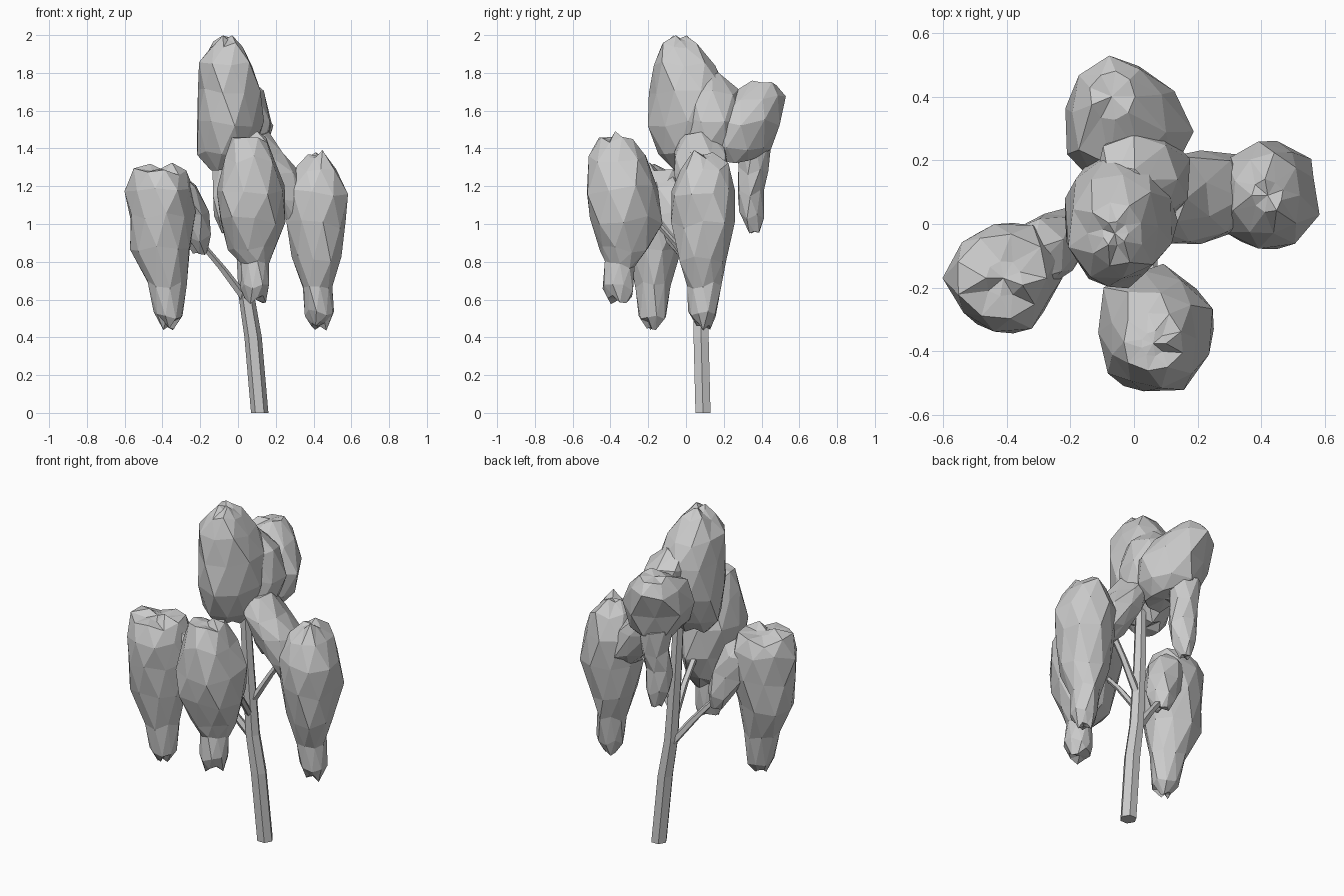
import bpy, bmesh, math, random

if "Cube" in bpy.data.objects:
    bpy.data.objects.remove(bpy.data.objects["Cube"])

random.seed(7)


def loft(name, rings, sides=9, jitter=0.1):
    """Closed faceted solid through rings (x, y, z, rx, ry)."""
    bm = bmesh.new()
    loops = []
    for i, (x, y, z, rx, ry) in enumerate(rings):
        loop = []
        for k in range(sides):
            a = 2 * math.pi * (k + 0.5 * (i % 2)) / sides
            j = 1 + random.uniform(-jitter, jitter)
            dz = random.uniform(-jitter, jitter) * 0.25
            loop.append(bm.verts.new((x + rx * j * math.cos(a), y + ry * j * math.sin(a), z + dz)))
        loops.append(loop)
    for i in range(len(loops) - 1):
        lo, hi = loops[i], loops[i + 1]
        for k in range(sides):
            n = (k + 1) % sides
            if i % 2 == 0:
                bm.faces.new((lo[k], lo[n], hi[k]))
                bm.faces.new((lo[n], hi[n], hi[k]))
            else:
                bm.faces.new((lo[k], lo[n], hi[n]))
                bm.faces.new((lo[k], hi[n], hi[k]))
    # jagged fan caps on foliage, flat caps on wood
    for loop, r in ((loops[0], rings[0]), (loops[-1], rings[-1])):
        tip = bm.verts.new((r[0], r[1], sum(v.co.z for v in loop) / sides))
        for k in range(sides):
            bm.faces.new((loop[k], loop[(k + 1) % sides], tip))
    bmesh.ops.recalc_face_normals(bm, faces=bm.faces)
    me = bpy.data.meshes.new(name)
    bm.to_mesh(me)
    bm.free()
    ob = bpy.data.objects.new(name, me)
    bpy.context.collection.objects.link(ob)
    return ob


def limb(name, points, sides=6):
    """Tapered wooden limb through (x, y, z, radius)."""
    bm = bmesh.new()
    loops = [[bm.verts.new((x + r * math.cos(2 * math.pi * k / sides),
                            y + r * math.sin(2 * math.pi * k / sides), z))
              for k in range(sides)] for x, y, z, r in points]
    for lo, hi in zip(loops, loops[1:]):
        for k in range(sides):
            n = (k + 1) % sides
            bm.faces.new((lo[k], lo[n], hi[n], hi[k]))
    bm.faces.new(loops[0][::-1])
    bm.faces.new(loops[-1])
    me = bpy.data.meshes.new(name)
    bm.to_mesh(me)
    bm.free()
    ob = bpy.data.objects.new(name, me)
    bpy.context.collection.objects.link(ob)
    return ob


def merge(base, *lobes):
    """Fuse overlapping lobes into one skin."""
    for lobe in lobes:
        mod = base.modifiers.new("fuse", 'BOOLEAN')
        mod.operation, mod.solver, mod.object = 'UNION', 'EXACT', lobe
        bpy.context.view_layer.objects.active = base
        bpy.ops.object.modifier_apply(modifier=mod.name)
        bpy.data.objects.remove(lobe)


# trunk and branches
limb("trunk", [(.115, .09, 0, .046), (.08, .08, .4, .046), (.045, .075, .62, .042),
               (.02, .07, 1.0, .036), (0, .06, 1.45, .03)])
limb("left_branch", [(.04, .075, .6, .03), (-.08, .03, .76, .025), (-.24, -.03, .95, .02)], 5)
limb("right_branch", [(.035, .075, .8, .025), (.15, .09, .99, .02), (.28, .1, 1.18, .02)], 5)
limb("front_branch", [(.035, .07, .72, .022), (.05, -.06, .9, .02), (.06, -.22, 1.08, .02)], 5)

# left foliage with a lobe reaching to its branch
left = loft("left_foliage", [
    (-.37, -.18, .46, .03, .03), (-.37, -.18, .52, .08, .07), (-.38, -.17, .68, .105, .09),
    (-.40, -.17, .86, .165, .14), (-.41, -.17, 1.04, .18, .18), (-.41, -.17, 1.19, .175, .18),
    (-.41, -.17, 1.28, .14, .14), (-.41, -.17, 1.30, .06, .06)])
merge(left, loft("left_inner_lobe", [
    (-.20, -.01, .86, .04, .04), (-.22, -.03, .92, .08, .08), (-.26, -.06, 1.05, .10, .10),
    (-.32, -.10, 1.18, .10, .11), (-.35, -.13, 1.26, .05, .06)], 7))

# front foliage with a hanging tail
loft("front_foliage", [
    (.09, -.35, .60, .055, .06), (.09, -.36, .66, .08, .085), (.09, -.35, .79, .075, .08),
    (.075, -.33, .86, .125, .13), (.06, -.33, 1.02, .175, .195), (.06, -.34, 1.18, .185, .20),
    (.06, -.36, 1.34, .15, .16), (.06, -.37, 1.44, .10, .10), (.06, -.375, 1.47, .04, .04)])

# right foliage with a lobe rising to the crown
right = loft("right_foliage", [
    (.43, .09, .46, .04, .04), (.43, .09, .53, .08, .075), (.42, .09, .67, .085, .09),
    (.42, .09, .82, .13, .13), (.42, .09, 1.00, .165, .165), (.42, .09, 1.17, .165, .17),
    (.42, .09, 1.30, .11, .13), (.42, .09, 1.37, .05, .05)])
merge(right, loft("right_inner_lobe", [
    (.31, .09, 1.02, .05, .08), (.28, .09, 1.11, .10, .14), (.21, .08, 1.25, .12, .155),
    (.13, .08, 1.38, .11, .14), (.08, .08, 1.48, .08, .10)], 8))

# crown: tall front lobe, rear shoulder and hanging rear tail
crown = loft("crown_foliage", [
    (-.07, .01, 1.30, .08, .08), (-.06, .01, 1.38, .145, .15), (-.05, .01, 1.53, .175, .20),
    (-.05, .01, 1.70, .175, .205), (-.06, -.01, 1.85, .145, .17),
    (-.06, -.03, 1.95, .09, .10), (-.06, -.03, 1.98, .04, .04)], 9, .08)
merge(crown,
      loft("crown_rear_lobe", [
          (0, .26, 1.34, .10, .12), (0, .27, 1.41, .165, .17), (-.02, .29, 1.54, .195, .20),
          (-.05, .35, 1.67, .15, .17), (-.07, .40, 1.74, .07, .08)], 9, .08),
      loft("crown_bridge_lobe", [
          (.03, .12, 1.40, .12, .14), (.03, .14, 1.55, .15, .16),
          (0, .14, 1.70, .13, .14), (-.02, .11, 1.79, .06, .07)], 8, .08),
      loft("crown_rear_tail", [
          (-.06, .36, .97, .03, .03), (-.06, .35, 1.04, .07, .065), (-.06, .34, 1.16, .08, .075),
          (-.05, .36, 1.28, .085, .08), (-.05, .36, 1.42, .09, .085)], 7))
